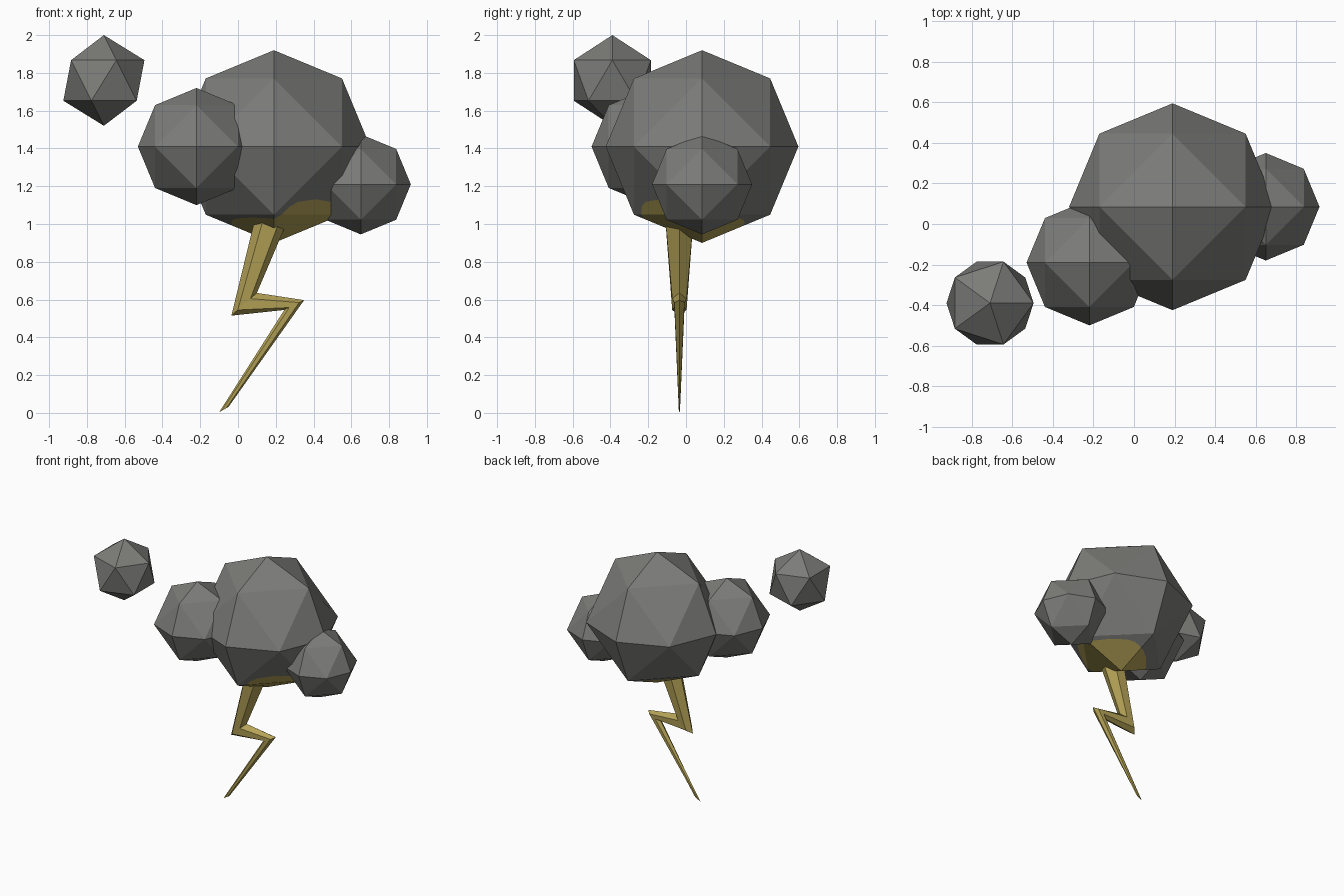
import bpy, bmesh, math
from mathutils import Vector

if "Cube" in bpy.data.objects:
    bpy.data.objects.remove(bpy.data.objects["Cube"])


def material(name, rgb):
    m = bpy.data.materials.new(name)
    m.diffuse_color = (*rgb, 1)
    m.use_nodes = True
    m.node_tree.nodes["Principled BSDF"].inputs["Base Color"].default_value = m.diffuse_color
    return m


GREY = material("storm_grey", (0.2, 0.2, 0.19))
YELLOW = material("lightning_yellow", (0.46, 0.365, 0.095))


def finish(name, bm, loc, mats):
    bmesh.ops.recalc_face_normals(bm, faces=bm.faces[:])
    me = bpy.data.meshes.new(name)
    bm.to_mesh(me)
    bm.free()
    for m in mats:
        me.materials.append(m)
    ob = bpy.data.objects.new(name, me)
    ob.location = loc
    bpy.context.collection.objects.link(ob)
    return ob


def puff_mesh(r):
    """Once-subdivided octahedron: axis points and edge midpoints on a sphere."""
    bm = bmesh.new()
    rng = (-1, 0, 1)
    for x in rng:
        for y in rng:
            for z in rng:
                if abs(x) + abs(y) + abs(z) in (1, 2):
                    bm.verts.new(Vector((x, y, z)).normalized() * r)
    bmesh.ops.convex_hull(bm, input=bm.verts[:])
    return bm


# Side puffs
finish("left_puff", puff_mesh(0.31), (-0.22, -0.19, 1.41), [GREY])
finish("right_puff", puff_mesh(0.265), (0.65, 0.085, 1.21), [GREY])

# Small detached puff
bm = bmesh.new()
bmesh.ops.create_icosphere(bm, subdivisions=1, radius=0.24)
finish("floating_puff", bm, (-0.71, -0.39, 1.76), [GREY])

# Main puff, with a rounded glowing patch cut into its underside
bm = puff_mesh(0.51)
U, V = Vector((1, -1, 0)).normalized(), Vector((1, 1, 0)).normalized()
CENTRE, HU, HV = U * 0.068, 0.24, 0.225
planes = []
for i in range(20):
    a = math.tau * (i + 0.5) / 20
    c, s = math.cos(a), math.sin(a)
    cu = math.copysign(abs(c) ** 0.55, c)
    sv = math.copysign(abs(s) ** 0.55, s)
    point = CENTRE + U * HU * cu + V * HV * sv
    normal = (U * math.copysign(abs(cu) ** 2.6, cu) / HU
              + V * math.copysign(abs(sv) ** 2.6, sv) / HV).normalized()
    planes.append((point, normal))
    bmesh.ops.bisect_plane(bm, geom=bm.verts[:] + bm.edges[:] + bm.faces[:],
                           plane_co=point, plane_no=normal, dist=1e-6)
for f in bm.faces:
    p = f.calc_center_median()
    if p.z < 0 and all((p - co).dot(no) < 0 for co, no in planes):
        f.material_index = 1
finish("main_puff", bm, (0.19, 0.085, 1.41), [GREY, YELLOW])

# Lightning bolt: hexagonal sections (left x, z, right x, z, half depth)
sections = [
    (0.10, 1.07, 0.285, 1.07, 0.078),
    (-0.035, 0.515, 0.10, 0.635, 0.038),
    (0.245, 0.545, 0.35, 0.597, 0.027),
    (-0.10, 0.003, -0.05, 0.032, 0.003),
]
bm = bmesh.new()
rings = []
for lx, lz, rx, rz, d in sections:
    ring = []
    for t, y in ((0, 0), (0.25, -1), (0.75, -1), (1, 0), (0.75, 1), (0.25, 1)):
        ring.append(bm.verts.new((lx + (rx - lx) * t, y * d, lz + (rz - lz) * t)))
    rings.append(ring)
for a, b in zip(rings, rings[1:]):
    for i in range(6):
        j = (i + 1) % 6
        bm.faces.new((a[i], a[j], b[j], b[i]))
bm.faces.new(rings[0])
bm.faces.new(rings[-1])
finish("lightning_bolt", bm, (0, -0.035, 0), [YELLOW])
